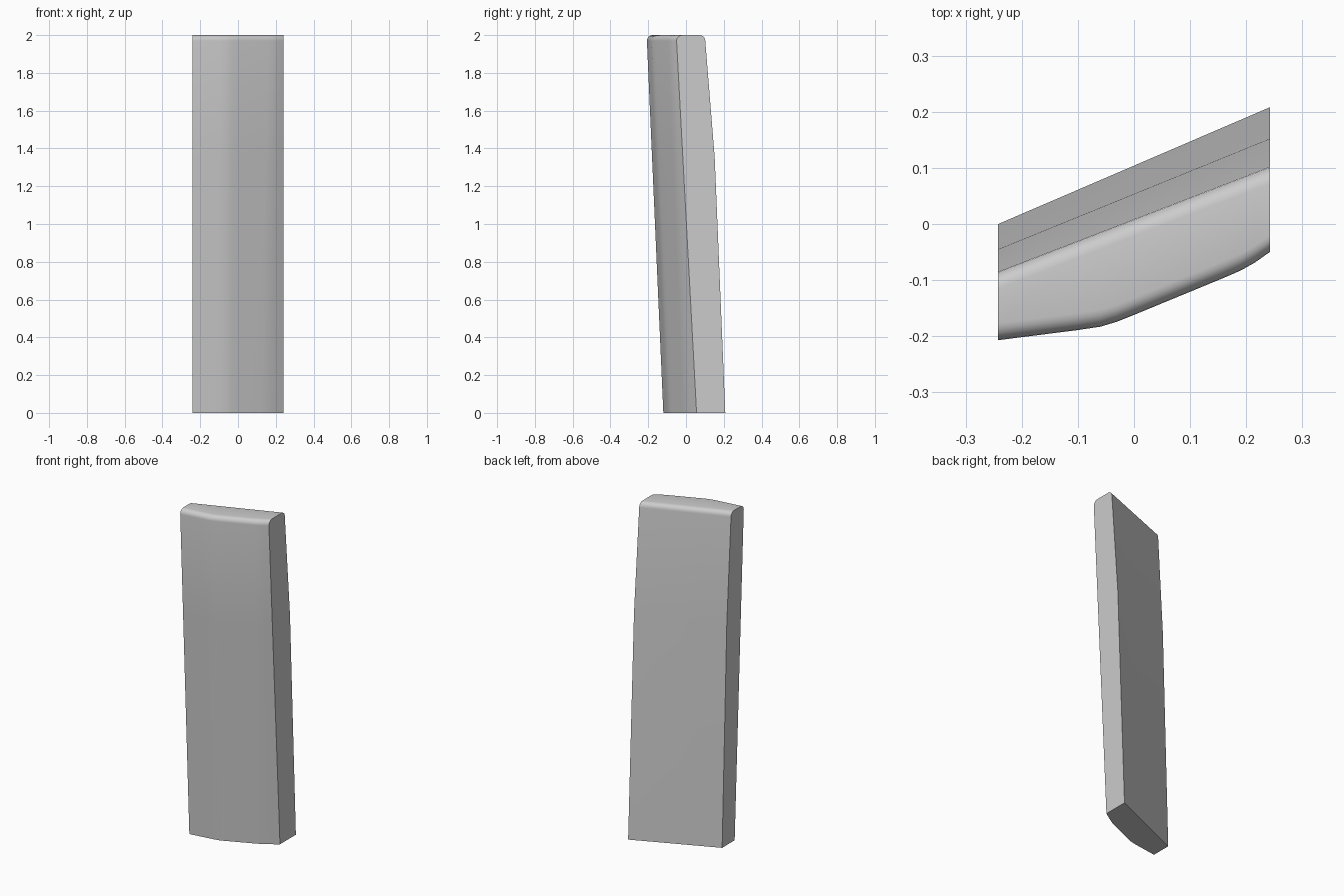
import bpy, bmesh
from math import sin, cos, pi

if "Cube" in bpy.data.objects:
    bpy.data.objects.remove(bpy.data.objects["Cube"])

# Front profile (x, y) at the foot and at the shoulder of the slab
FOOT = [(-.242, -.12), (-.10, -.10), (-.06, -.092), (-.03, -.081), (0, -.067),
        (.12, -.016), (.16, .003), (.20, .028), (.242, .056)]
HEAD = [(-.242, -.207), (-.10, -.189), (-.06, -.183), (-.03, -.174), (0, -.162),
        (.16, -.096), (.19, -.083), (.215, -.069), (.242, -.050)]
HEAD_Z, TOP_Z = 1.97, 2.0

# Straight back edge: (z, y at left end, y at right end)
BACK = [(0, 0, .208), (1.35, -.045, .152), (HEAD_Z, -.085, .102)]


def section(z, left, right, inset=0):
    """Front points left to right, then the matching back points right to left."""
    t = min(z / HEAD_Z, 1)
    front = [(a[0] + (b[0] - a[0]) * t, a[1] + (b[1] - a[1]) * t)
             for a, b in zip(FOOT, HEAD)]
    back = [(x, left + (right - left) * (x + .242) / .484 - inset) for x, _ in reversed(front)]
    return [(x, y + inset, z) for x, y in front] + [(x, y, z) for x, y in back]


# Body sections, then the rounded top along front and back
rings = [section(*b) for b in BACK]
r = TOP_Z - HEAD_Z
for i in range(1, 6):
    a = i / 5 * pi / 2
    rings.append(section(HEAD_Z + r * sin(a), BACK[-1][1], BACK[-1][2], r * (1 - cos(a))))

# Loft the slab
bm = bmesh.new()
loops = [[bm.verts.new(p) for p in ring] for ring in rings]
n = len(loops[0])
half = n // 2
for lo, hi in zip(loops, loops[1:]):
    for i in range(n):
        j = (i + 1) % n
        if i not in (half - 1, n - 1):
            bm.faces.new((lo[i], lo[j], hi[j], hi[i]))

# Flat ends, top and underside
for i, j in ((half - 1, half), (n - 1, 0)):
    bm.faces.new([l[i] for l in loops] + [l[j] for l in reversed(loops)])
for loop in (loops[0], loops[-1]):
    for i in range(half - 1):
        bm.faces.new((loop[i], loop[i + 1], loop[n - 2 - i], loop[n - 1 - i]))
bmesh.ops.recalc_face_normals(bm, faces=bm.faces)

mesh = bpy.data.meshes.new("leaning_slab")
bm.to_mesh(mesh)
bm.free()
slab = bpy.data.objects.new("leaning_slab", mesh)
bpy.context.collection.objects.link(slab)
bpy.context.view_layer.objects.active = slab
slab.select_set(True)
bpy.ops.object.shade_smooth_by_angle(angle=pi / 6)
